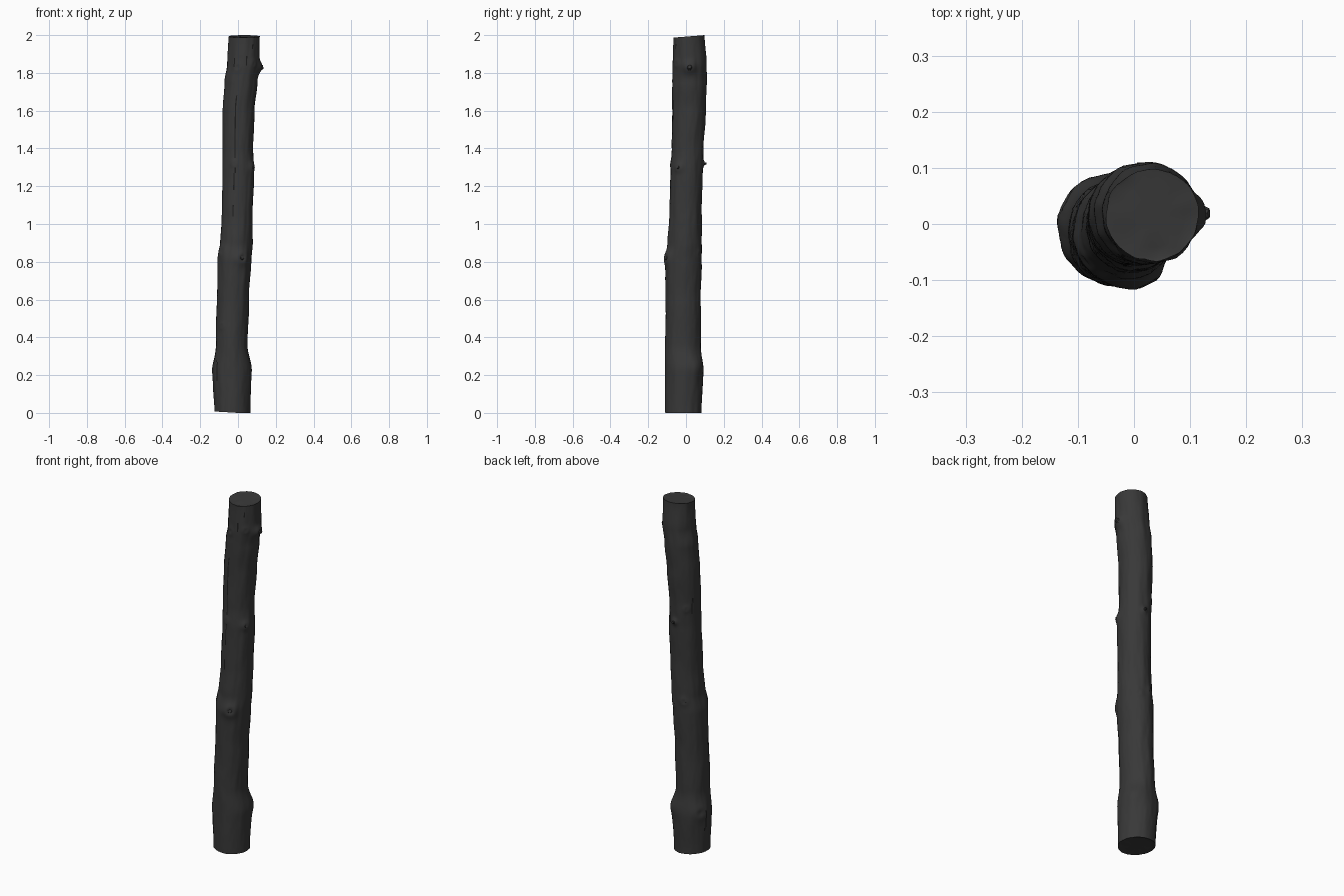
import bpy, bmesh, math
from mathutils import Vector, noise

cube = bpy.data.objects.get("Cube")
if cube:
    bpy.data.objects.remove(cube)

SIDES, RINGS = 80, 200


def make_material(name, rgb):
    mat = bpy.data.materials.new(name)
    mat.use_nodes = True
    mat.diffuse_color = (*rgb, 1)
    bsdf = mat.node_tree.nodes["Principled BSDF"]
    bsdf.inputs["Base Color"].default_value = (*rgb, 1)
    bsdf.inputs["Roughness"].default_value = 0.9
    return mat


bark = make_material("charcoal bark", (0.04, 0.04, 0.04))
crack_dark = make_material("crack black", (0.012, 0.012, 0.012))

# Log outline: height, then left and right limits in x, front and back limits in y
PROFILE = [
    (0.00, -.125, .065, -.110, .082),
    (0.22, -.134, .071, -.110, .091),
    (0.36, -.118, .050, -.110, .079),
    (0.60, -.111, .058, -.108, .077),
    (0.80, -.108, .070, -.110, .083),
    (0.90, -.094, .076, -.097, .083),
    (1.05, -.085, .077, -.088, .083),
    (1.28, -.082, .086, -.082, .088),
    (1.40, -.082, .080, -.075, .092),
    (1.60, -.081, .087, -.072, .105),
    (1.75, -.071, .102, -.072, .110),
    (1.85, -.056, .114, -.070, .108),
    (2.00, -.050, .115, -.066, .098),
]

# Knots: angle in degrees, height, bulge, radius, dimple depth
KNOTS = [
    (0, 1.83, .020, .030, .006),
    (-65, 0.82, .016, .038, .014),
    (-30, 1.30, .012, .024, .006),
    (85, 1.32, .012, .017, .000),
    (-105, 1.32, .006, .018, .006),
    (215, 0.86, .010, .035, .006),
    (60, 0.84, .007, .022, .008),
    (110, 0.87, .007, .022, .008),
    (45, 0.25, .012, .055, .000),
    (150, 0.24, .007, .045, .008),
    (-130, 0.46, .005, .018, .006),
    (-110, 1.83, .007, .024, .009),
    (-50, 1.85, .006, .020, .007),
    (130, 1.40, .006, .018, .006),
]

# Bark cracks: angle in degrees, bottom and top height
CRACKS = [
    (-104, 1.34, 1.68), (-106, 1.17, 1.30), (-108, 1.03, 1.10),
    (-145, 0.16, 0.28), (165, 0.12, 0.25), (150, 1.36, 1.46),
    (-125, 1.82, 1.88), (-80, 1.83, 1.89), (-60, 1.92, 1.96),
]


def limits(z):
    """Smoothly blended outline limits at height z."""
    for a, b in zip(PROFILE, PROFILE[1:]):
        if z <= b[0]:
            t = (z - a[0]) / (b[0] - a[0])
            t = t * t * (3 - 2 * t)
            return [p + (q - p) * t for p, q in zip(a[1:], b[1:])]
    return PROFILE[-1][1:]


def angle_gap(a, b):
    return (a - b + math.pi) % math.tau - math.pi


def surface_point(angle, z):
    x0, x1, y0, y1 = limits(z)
    radius = (x1 - x0 + y1 - y0) / 4
    push = .003 * noise.noise((3 * math.cos(angle), 3 * math.sin(angle), z * 5))
    push += .0012 * noise.noise((12 * math.cos(angle), 12 * math.sin(angle), z * 15))
    for deg, kz, bulge, size, dimple in KNOTS:
        around = angle_gap(angle, math.radians(deg)) * radius
        d2 = (around ** 2 + (z - kz) ** 2) / size ** 2
        push += bulge * math.exp(-d2) - dimple * math.exp(-7 * d2)
    c, s = math.cos(angle), math.sin(angle)
    x = (x0 + x1) / 2 + c * ((x1 - x0) / 2 + push)
    y = (y0 + y1) / 2 + s * ((y1 - y0) / 2 + push)
    return x, y


# Log body, ring by ring, with tilted top
bm = bmesh.new()
rings = []
for i in range(RINGS + 1):
    z = 2 * i / RINGS
    ring = []
    for j in range(SIDES):
        angle = math.tau * j / SIDES
        x, y = surface_point(angle, z)
        tilt = .008 * (1 - y / .1) * max(0, z - 1.9) / .1
        lift = .006 * max(0, -x / .1) * max(0, .1 - z) / .1
        ring.append(bm.verts.new((x, y, z - max(0, tilt) + lift)))
    rings.append(ring)


def in_crack(j, z):
    for deg, low, high in CRACKS:
        column = round((deg + 1.5 * math.sin(z * 40)) % 360 / 360 * SIDES) % SIDES
        if j == column and low < z < high:
            return True
    return False


for i in range(RINGS):
    for j in range(SIDES):
        k = (j + 1) % SIDES
        face = bm.faces.new((rings[i][j], rings[i][k], rings[i + 1][k], rings[i + 1][j]))
        face.smooth = True
        face.material_index = int(in_crack(j, 2 * i / RINGS))

# Sawn ends, each inset to a gently rough disc
for ring, inward in ((rings[0][::-1], .002), (rings[-1], -.001)):
    centre = sum((v.co for v in ring), Vector()) / SIDES
    outer = ring
    for scale in (.93, .7, .4):
        inner = []
        for v in ring:
            co = centre.lerp(v.co, scale)
            co.z += inward + .003 * noise.noise(co * 25)
            inner.append(bm.verts.new(co))
        for j in range(SIDES):
            k = (j + 1) % SIDES
            bm.faces.new((outer[j], outer[k], inner[k], inner[j]))
        outer = inner
    bm.faces.new(outer)

bm.normal_update()
mesh = bpy.data.meshes.new("log")
bm.to_mesh(mesh)
bm.free()
log = bpy.data.objects.new("log", mesh)
bpy.context.collection.objects.link(log)
mesh.materials.append(bark)
mesh.materials.append(crack_dark)


# Broken twig stubs standing on the larger knots
def twig_stub(name, deg, z, radius, length):
    angle = math.radians(deg)
    x, y = surface_point(angle, z)
    out = Vector((math.cos(angle), math.sin(angle), .25)).normalized()
    bpy.ops.mesh.primitive_cone_add(
        vertices=9, radius1=radius, radius2=radius * .55, depth=length,
        location=Vector((x, y, z)), rotation=out.to_track_quat('Z', 'Y').to_euler())
    stub = bpy.context.object
    stub.name = name
    stub.data.materials.append(bark)


twig_stub("upper_stub", 0, 1.83, .017, .014)
twig_stub("lower_stub", -65, .82, .016, .014)
twig_stub("middle_stub", -30, 1.30, .011, .012)
twig_stub("back_stub", 85, 1.32, .009, .016)

bpy.ops.object.select_all(action='DESELECT')
log.select_set(True)
bpy.context.view_layer.objects.active = log
bpy.ops.object.shade_smooth_by_angle(angle=math.radians(40))
